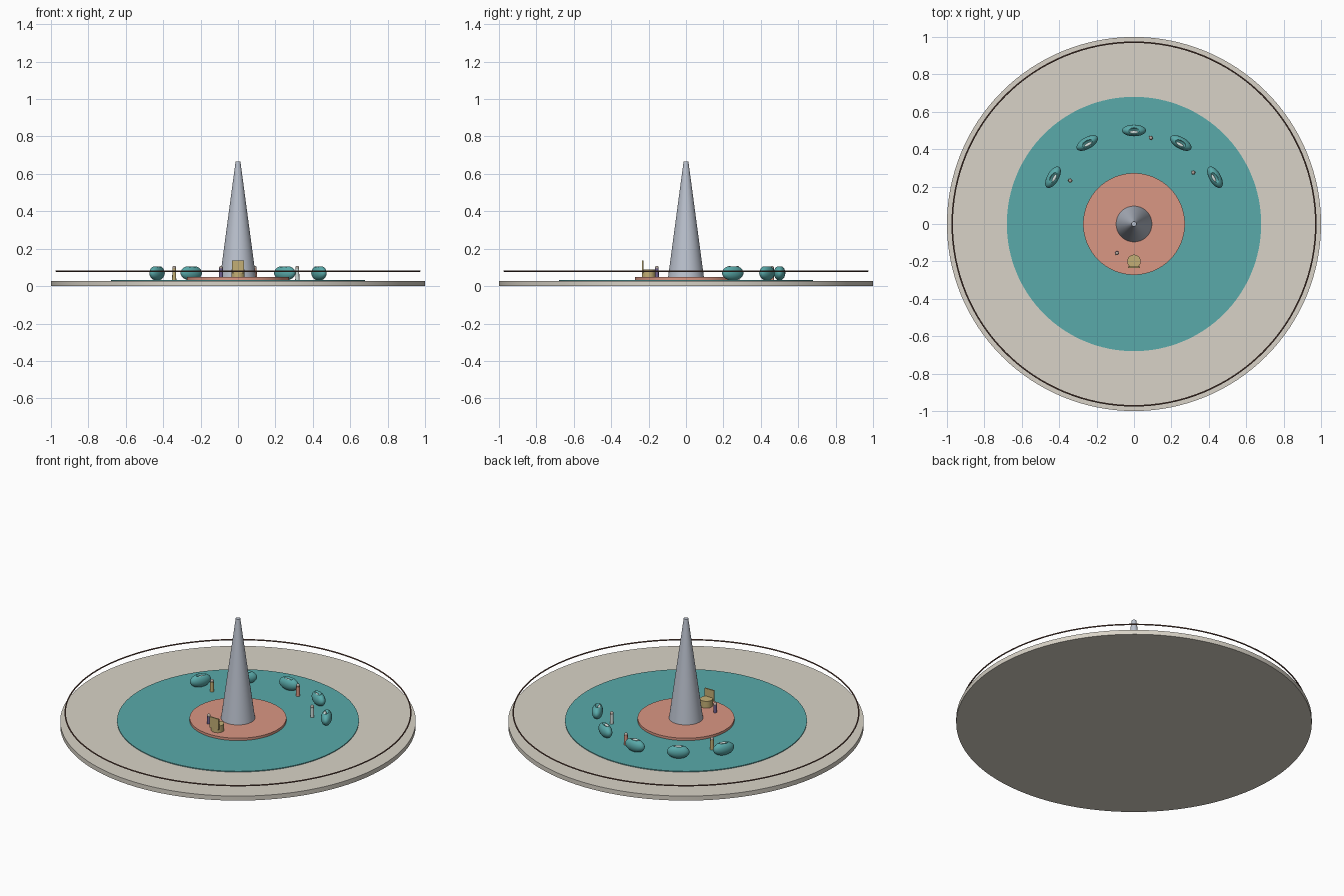
import bpy
from math import pi, radians, cos, sin

if "Cube" in bpy.data.objects:
    bpy.data.objects.remove(bpy.data.objects["Cube"])


def material(name, r, g, b):
    m = bpy.data.materials.new(name)
    m.diffuse_color = (r, g, b, 1)
    m.use_nodes = True
    m.node_tree.nodes["Principled BSDF"].inputs["Base Color"].default_value = m.diffuse_color
    return m


STONE = material("stone", 0.69, 0.65, 0.57)
TEAL = material("teal", 0.10, 0.40, 0.40)
CORAL = material("coral", 0.70, 0.31, 0.23)
STEEL = material("steel", 0.50, 0.54, 0.62)
BROWN = material("brown", 0.16, 0.08, 0.06)
GOLD = material("gold", 0.55, 0.43, 0.18)
PALE = material("pale", 0.62, 0.72, 0.70)
PURPLE = material("purple", 0.16, 0.12, 0.28)
SKIN = material("skin", 0.45, 0.38, 0.34)


def finish(name, mat, smooth=True):
    o = bpy.context.object
    o.name = name
    o.data.materials.append(mat)
    if smooth:
        bpy.ops.object.shade_smooth_by_angle(angle=radians(35))
    return o


def cone(name, mat, r1, r2, z0, z1, x=0, y=0, n=48):
    bpy.ops.mesh.primitive_cone_add(vertices=n, radius1=r1, radius2=r2, depth=z1 - z0,
                                    location=(x, y, (z0 + z1) / 2))
    return finish(name, mat)


def ellipsoid(name, mat, loc, scale, turn=0):
    bpy.ops.mesh.primitive_uv_sphere_add(segments=32, ring_count=16, radius=1,
                                         location=loc, rotation=(0, 0, turn))
    bpy.context.object.scale = scale
    bpy.ops.object.transform_apply(location=False, rotation=False, scale=True)
    return finish(name, mat)


# Stepped round platform
cone("platform", STONE, 1, 1, 0, 0.028, n=128)
cone("inner_floor", TEAL, 0.68, 0.68, 0.026, 0.033, n=128)
cone("dais", CORAL, 0.272, 0.272, 0.03, 0.048, n=96)

# Central spire
cone("spire", STEEL, 0.096, 0.013, 0.046, 0.665, n=64)

# Perimeter rail
bpy.ops.mesh.primitive_torus_add(major_radius=0.972, minor_radius=0.004, major_segments=128,
                                 minor_segments=10, location=(0, 0, 0.08))
finish("rail", BROWN)

# Arc of pods, each with a hollow in the top and a pale cushion on the inner side
for i in range(5):
    a = radians(30 + 30 * i)
    turn = a - pi / 2
    at = lambda r, z: (r * cos(a), r * sin(a), z)
    pod = ellipsoid(f"pod_{i}", TEAL, at(0.5, 0.07), (0.064, 0.031, 0.04), turn)
    cutter = ellipsoid(f"pod_cutter_{i}", TEAL, at(0.497, 0.115), (0.034, 0.018, 0.022), turn)
    cutter.hide_render = True
    cutter.hide_set(True)
    mod = pod.modifiers.new("hollow", 'BOOLEAN')
    mod.operation = 'DIFFERENCE'
    mod.solver = 'EXACT'
    mod.object = cutter
    ellipsoid(f"pod_cushion_{i}", PALE, at(0.49, 0.095), (0.026, 0.009, 0.009), turn)

# Chair on the dais: round seat and upright back
cone("chair_seat", GOLD, 0.036, 0.036, 0.046, 0.09, y=-0.2)
bpy.ops.mesh.primitive_cube_add(size=1, location=(0, -0.232, 0.1035))
bpy.context.object.scale = (0.062, 0.008, 0.067)
finish("chair_back", GOLD, smooth=False)

# Standing figures
for n, (x, y, mat) in enumerate([(0.09, 0.46, CORAL), (0.317, 0.275, PALE),
                                 (-0.341, 0.232, GOLD), (-0.091, -0.156, PURPLE)]):
    cone(f"figure_body_{n}", mat, 0.011, 0.010, 0.032, 0.093, x, y, 20)
    ellipsoid(f"figure_head_{n}", SKIN, (x, y, 0.098), (0.010, 0.010, 0.010))
